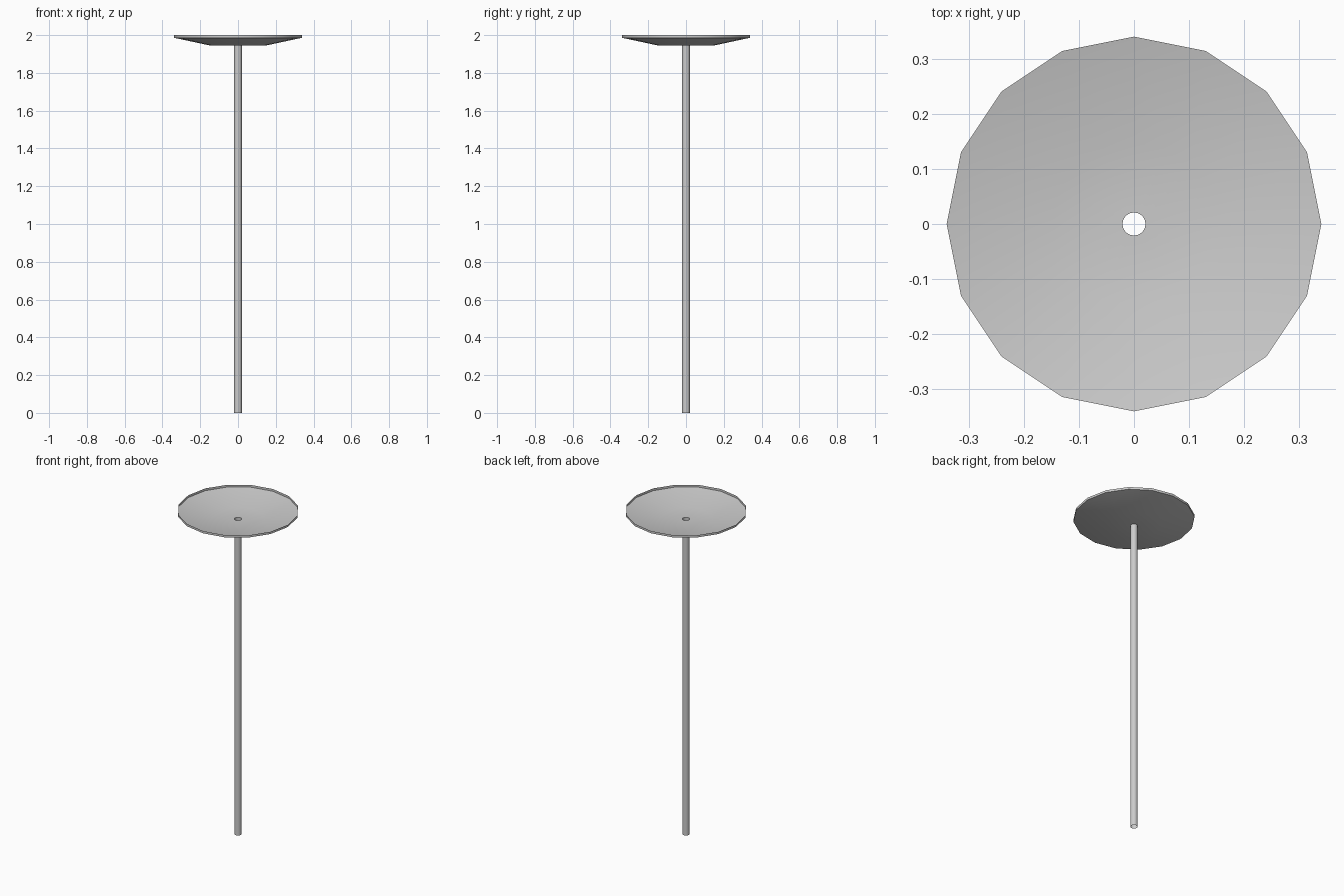
import bpy, bmesh
from math import pi, sin, cos

if "Cube" in bpy.data.objects:
    bpy.data.objects.remove(bpy.data.objects["Cube"])

SIDES = 16


def lathe(name, profile):
    """Spin an open (radius, z) profile around z; leaves the ends open."""
    bm = bmesh.new()
    rings = [[bm.verts.new((r * cos(2 * pi * i / SIDES), r * sin(2 * pi * i / SIDES), z))
              for i in range(SIDES)] for r, z in profile]
    for low, high in zip(rings, rings[1:]):
        for i in range(SIDES):
            j = (i + 1) % SIDES
            bm.faces.new((low[i], low[j], high[j], high[i]))
    mesh = bpy.data.meshes.new(name)
    bm.to_mesh(mesh)
    bm.free()
    obj = bpy.data.objects.new(name, mesh)
    bpy.context.collection.objects.link(obj)
    bpy.ops.object.select_all(action='DESELECT')
    obj.select_set(True)
    bpy.context.view_layer.objects.active = obj
    bpy.ops.object.shade_smooth_by_angle(angle=pi / 6)
    return obj


# Hollow pole, open at both ends
lathe("pole", [(0.021, 0), (0.021, 1.945)])

# Thin shallow dish with a centre hole and a short upright rim
lathe("dish", [(0.021, 1.945), (0.148, 1.945), (0.34, 1.986), (0.34, 2.0)])
